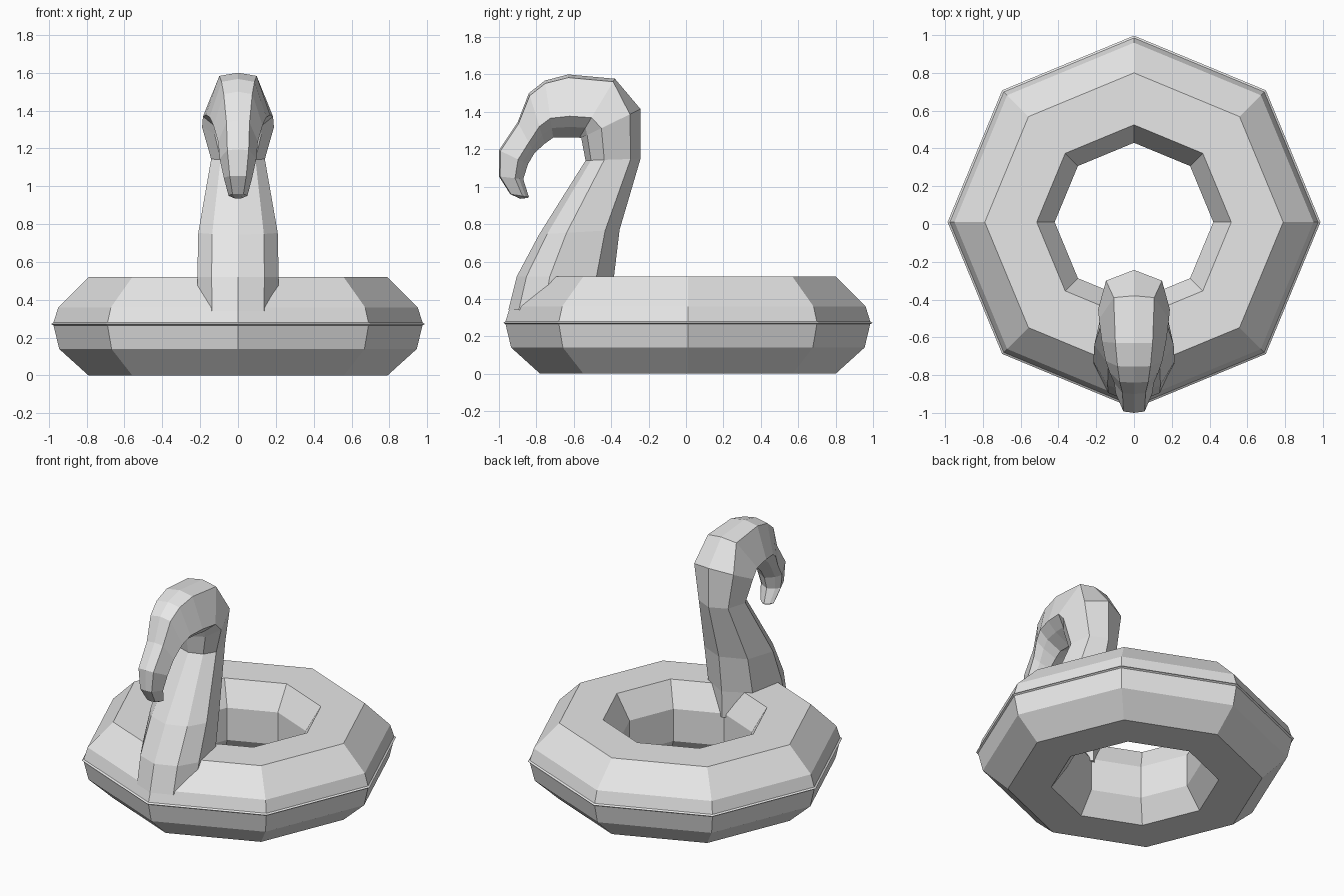
import bpy
import bmesh
import math
from mathutils import Vector

cube = bpy.data.objects.get("Cube")
if cube:
    bpy.data.objects.remove(cube, do_unlink=True)

# Single vinyl colour
GREY = (0.8, 0.8, 0.8, 1.0)
vinyl = bpy.data.materials.new("plain_grey")
vinyl.use_nodes = True
vinyl.diffuse_color = GREY
vinyl.node_tree.nodes["Principled BSDF"].inputs["Base Color"].default_value = GREY


def skin(name, sections, joined):
    """Bridge closed cross-sections; join the last to the first or cap both ends."""
    bm = bmesh.new()
    rings = [[bm.verts.new(point) for point in section] for section in sections]
    pairs = list(zip(rings, rings[1:]))
    if joined:
        pairs.append((rings[-1], rings[0]))
    for lower, upper in pairs:
        count = len(lower)
        for i in range(count):
            j = (i + 1) % count
            bm.faces.new((lower[i], lower[j], upper[j], upper[i]))
    if not joined:
        bm.faces.new(rings[0])
        bm.faces.new(rings[-1])
    bmesh.ops.recalc_face_normals(bm, faces=bm.faces[:])
    mesh = bpy.data.meshes.new(name)
    bm.to_mesh(mesh)
    bm.free()
    mesh.materials.append(vinyl)
    obj = bpy.data.objects.new(name, mesh)
    bpy.context.collection.objects.link(obj)
    return obj


# Eight-sided float ring, with a thin welded seam around its rim
profile = [(0.42, 0.14), (0.52, 0), (0.79, 0), (0.945, 0.14), (0.975, 0.265),
           (0.987, 0.272), (0.975, 0.28), (0.95, 0.36), (0.79, 0.52),
           (0.515, 0.52), (0.42, 0.36)]
sides = 8
ring_sections = []
for step in range(sides):
    angle = math.tau * step / sides
    ring_sections.append([Vector((r * math.cos(angle), r * math.sin(angle) + 0.01, z))
                          for r, z in profile])
skin("float_ring", ring_sections, True)


def neck_section(back, front, width, back_ratio, back_inset, front_inset):
    """Eight-point mirrored section between a back point and a front point."""
    back, front = Vector((0, *back)), Vector((0, *front))

    def at(fraction, half):
        return back.lerp(front, fraction) + Vector((half, 0, 0))

    right = [at(back_inset, width * back_ratio), at(0.66, width),
             at(1 - front_inset, width * 0.65)]
    left = [Vector((-p.x, p.y, p.z)) for p in reversed(right)]
    return [back, *right, front, *left]


# Neck, from inside the ring up to the bend: back point, front point, half width
neck = [((-0.39, 0.34), (-0.95, 0.34), 0.21),
        ((-0.385, 0.52), (-0.905, 0.52), 0.215),
        ((-0.355, 0.77), (-0.785, 0.745), 0.21),
        ((-0.243, 1.15), (-0.537, 1.14), 0.142),
        ((-0.243, 1.415), (-0.56, 1.26), 0.19)]
# Head and downturned beak
head = [((-0.38, 1.577), (-0.57, 1.262), 0.185),
        ((-0.63, 1.6), (-0.62, 1.262), 0.17),
        ((-0.755, 1.567), (-0.71, 1.262), 0.15),
        ((-0.84, 1.5), (-0.755, 1.23), 0.13),
        ((-0.9, 1.345), (-0.81, 1.18), 0.105),
        ((-1, 1.195), (-0.845, 1.12), 0.097),
        ((-1, 1.055), (-0.87, 1.04), 0.075),
        ((-0.94, 0.96), (-0.84, 0.945), 0.05),
        ((-0.885, 0.935), (-0.845, 0.94), 0.025)]

neck_sections = [neck_section(*row, 0.78, 0.18, 0.1) for row in neck]
neck_sections += [neck_section(*row, 0.58, 0.05, 0.17) for row in head]
skin("neck_and_head", neck_sections, False)
